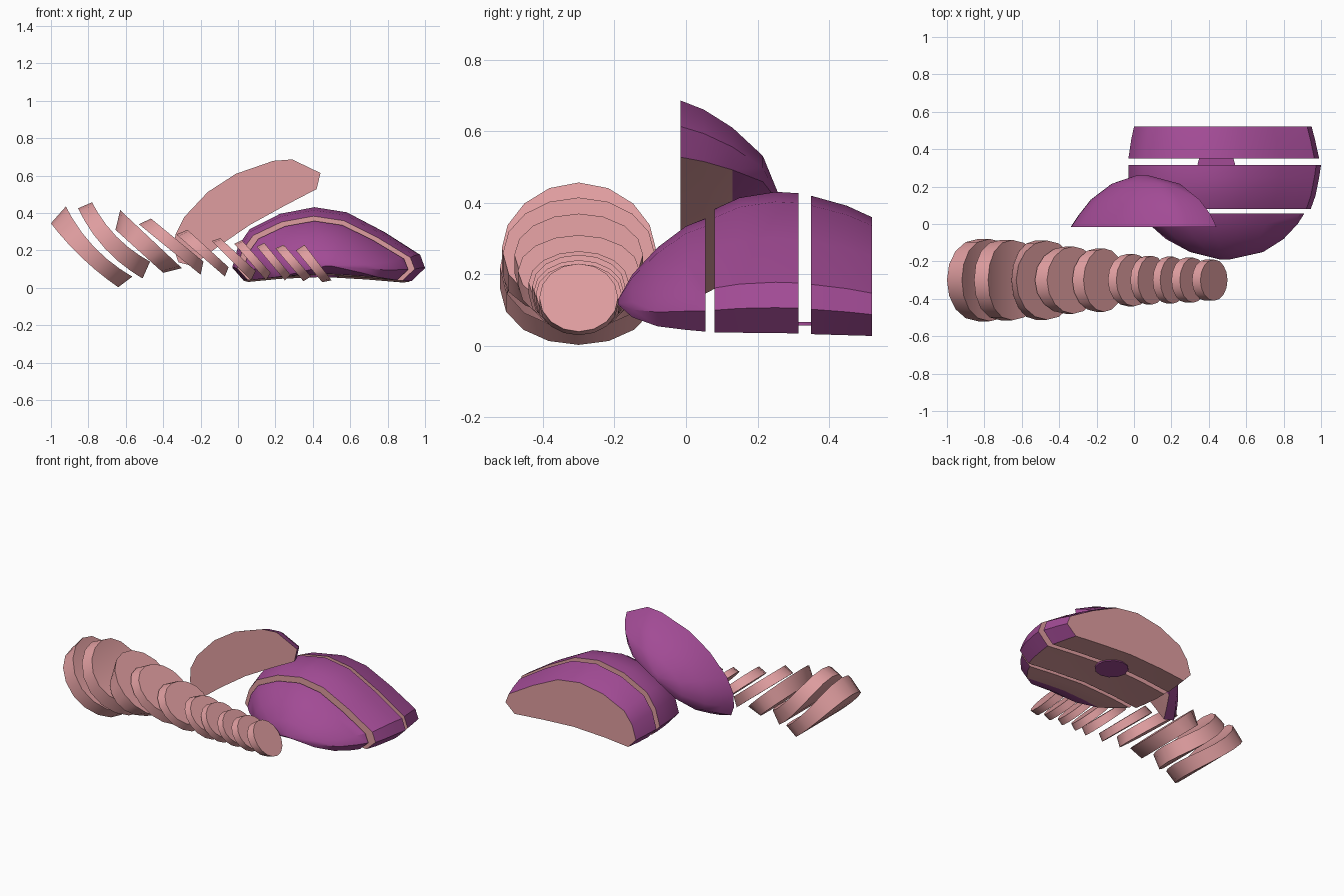
import bpy, math
from mathutils import Vector, Matrix

if "Cube" in bpy.data.objects:
    bpy.data.objects.remove(bpy.data.objects["Cube"])


def mat(name, col):
    m = bpy.data.materials.new(name)
    m.diffuse_color = (*col, 1)
    m.use_nodes = True
    m.node_tree.nodes["Principled BSDF"].inputs["Base Color"].default_value = m.diffuse_color
    return m


SKIN = mat("purple_skin", (0.36, 0.07, 0.30))
FLESH = mat("pink_flesh", (0.74, 0.34, 0.35))


def make(name, verts, faces, ids):
    me = bpy.data.meshes.new(name)
    me.from_pydata(verts, [], faces)
    me.materials.append(SKIN)
    me.materials.append(FLESH)
    for p, i in zip(me.polygons, ids):
        p.material_index = i
    ob = bpy.data.objects.new(name, me)
    bpy.context.collection.objects.link(ob)
    bpy.ops.object.select_all(action='DESELECT')
    ob.select_set(True)
    bpy.context.view_layer.objects.active = ob
    bpy.ops.object.mode_set(mode='EDIT')
    bpy.ops.mesh.select_all(action='SELECT')
    bpy.ops.mesh.normals_make_consistent(inside=False)
    bpy.ops.object.mode_set(mode='OBJECT')
    bpy.ops.object.shade_smooth_by_angle(angle=math.radians(35))
    return ob


# Cross-sections (0..1 wide, 0..1 high): domed top, then concave base
TOP = [(0, .19), (.03, .47), (.09, .70), (.25, .91), (.43, 1), (.60, .93),
       (.79, .67), (.975, .36), (1, .18)]
CAP_TOP = [(0, .2), (.015, .4), (.07, .65), (.17, .84), (.37, 1), (.57, 1.01),
           (.80, .85), (.90, .69), (1, .21)]
BASE = [(.93, 0), (.72, .05), (.48, .09), (.24, .06), (.06, .01)]


def slab(name, rings, top=TOP, xform=None, skin_bands=0):
    """Loft rings of (y, x0, x1, z0, z1); skin outside, flesh on cuts and base."""
    prof = top + BASE
    n = len(prof)
    verts, faces, ids = [], [], []
    for y, x0, x1, z0, z1 in rings:
        verts += [Vector((x0 + u * (x1 - x0), y, z0 + v * (z1 - z0))) for u, v in prof]
    for r in range(len(rings) - 1):
        for k in range(n):
            j = (k + 1) % n
            faces.append((r * n + k, r * n + j, (r + 1) * n + j, (r + 1) * n + k))
            ids.append(1 if len(top) <= k < n - 1 and r >= skin_bands else 0)
    last = (len(rings) - 1) * n
    faces += [tuple(range(n)), tuple(range(last, last + n))]
    ids += [0 if skin_bands else 1, 1]
    if xform:
        verts = [xform @ v for v in verts]
    return make(name, verts, faces, ids)


# Loaf cut into three slices
slab("end_slice", [(-.19, .46, .51, .115, .13), (-.15, .30, .69, .08, .20),
                   (-.08, .17, .80, .055, .275), (0, .08, .875, .045, .335),
                   (.055, .03, .91, .04, .357)], skin_bands=2)
slab("middle_slice", [(.08, -.005, .945, .038, .383), (.15, -.02, .97, .037, .415),
                      (.25, -.03, .99, .036, .431), (.315, -.03, 1.0, .035, .427)])
slab("rear_slice", [(.35, -.03, .99, .033, .42), (.45, -.015, .968, .03, .392),
                    (.52, 0, .95, .028, .36)])

# Skin patch under the loaf
c = [(0.44 + .1 * math.cos(a * math.pi / 6), .32 + .1 * math.sin(a * math.pi / 6), z)
     for z in (.057, .067) for a in range(12)]
make("base_patch", c, [tuple(range(12)), tuple(range(12, 24))] +
     [(k, (k + 1) % 12, 12 + (k + 1) % 12, 12 + k) for k in range(12)], [0] * 14)

# Leaning end cap: a mirrored end dome, tipped up
lean = (Matrix.Translation((.40, 0, .515)) @ Matrix.Rotation(math.radians(-32), 4, 'Y')
        @ Matrix.Translation((-.87, .04, -.04)) @ Matrix.Scale(-1, 4, (0, 1, 0)))
slab("leaning_end_cap", [(-.22, .47, .54, .115, .15), (-.175, .31, .73, .08, .215),
                         (-.09, .18, .85, .055, .275), (-.01, .11, .92, .045, .315),
                         (.055, .06, .957, .04, .335)], CAP_TOP, lean, 2)


# Row of overlapping round slices
def disc(name, r, back, front, n=16):
    verts = []
    for tx, tz, bx, bz, bend in (back, front):
        mid = Vector(((tx + bx) / 2, -.3, (tz + bz) / 2))
        half = Vector(((tx - bx) / 2, 0, (tz - bz) / 2))
        nor = Vector((half.z, 0, -half.x)).normalized()
        for k in range(n):
            a = 2 * math.pi * k / n
            verts.append(mid + half * math.cos(a) + Vector((0, r * math.sin(a), 0))
                         + nor * bend * math.sin(a) ** 2)
    faces = [(k, (k + 1) % n, n + (k + 1) % n, n + k) for k in range(n)]
    for o in (0, n):
        for k in range(n // 2):
            q = [k, k + 1, n - k - 1, (n - k) % n]
            faces.append(tuple(o + i for i in dict.fromkeys(q)))
    make(name, verts, faces, [1] * len(faces))


# radius, then back and front faces as top x z, bottom x z, bend
DISCS = [
    (.22, (-1.0, .345, -.64, .003, -.02), (-.92, .435, -.565, .06, -.04)),
    (.215, (-.855, .425, -.51, .05, -.04), (-.78, .457, -.47, .14, -.035)),
    (.212, (-.655, .31, -.40, .08, 0), (-.63, .415, -.30, .105, 0)),
    (.18, (-.53, .34, -.20, .07, 0), (-.465, .37, -.185, .14, 0)),
    (.17, (-.33, .285, -.07, .06, 0), (-.27, .31, -.05, .11, 0)),
    (.14, (-.14, .25, .07, .04, 0), (-.095, .265, .095, .09, 0)),
    (.13, (-.02, .235, .15, .04, 0), (.02, .255, .175, .08, 0)),
    (.125, (.10, .22, .25, .04, 0), (.14, .24, .28, .07, 0)),
    (.12, (.20, .21, .35, .035, 0), (.245, .23, .39, .06, 0)),
    (.11, (.31, .20, .45, .03, 0), (.355, .23, .50, .04, 0)),
]
for i, (r, b, f) in enumerate(DISCS):
    disc(f"round_slice_{i + 1}", r, b, f)
